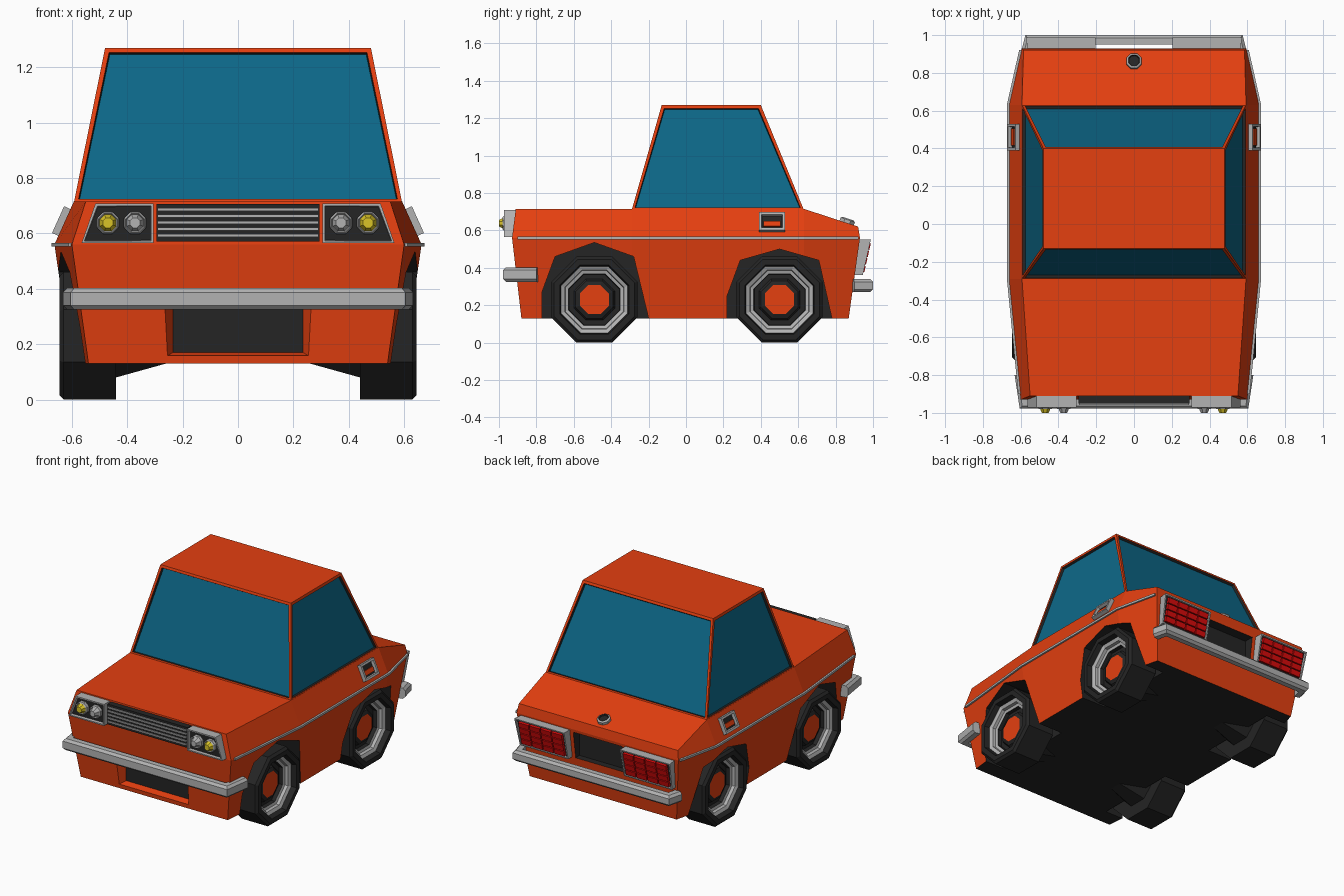
import bpy, bmesh
from math import cos, sin, pi, atan2
from mathutils import Matrix, Vector

if "Cube" in bpy.data.objects:
    bpy.data.objects.remove(bpy.data.objects["Cube"])

# Shared palette, addressed by slot number
GREY, ORANGE, DARK, GLASS, RED, YELLOW = range(6)
PALETTE = []
for label, rgb in [("grey", (.45, .45, .45)), ("orange", (.78, .05, .005)), ("dark", (.018, .018, .018)),
                   ("glass", (.004, .14, .25)), ("red", (.7, .003, .003)), ("yellow", (.7, .55, .02))]:
    m = bpy.data.materials.new(label)
    m.diffuse_color = (*rgb, 1)
    m.use_nodes = True
    m.node_tree.nodes["Principled BSDF"].inputs["Base Color"].default_value = m.diffuse_color
    PALETTE.append(m)


def finish(name, bm):
    me = bpy.data.meshes.new(name)
    bm.to_mesh(me)
    bm.free()
    for m in PALETTE:
        me.materials.append(m)
    ob = bpy.data.objects.new(name, me)
    bpy.context.collection.objects.link(ob)
    return ob


def mirror(ob):
    ob.modifiers.new("mirror", 'MIRROR')
    return ob


def loft_bm(rings, bands, caps):
    """Skin closed rings; bands holds one colour slot per band, caps one per end."""
    bm = bmesh.new()
    vs = [[bm.verts.new(p) for p in r] for r in rings]
    n = len(rings[0])
    for k in range(len(rings) - 1):
        for i in range(n):
            j = (i + 1) % n
            f = bm.faces.new((vs[k][i], vs[k][j], vs[k + 1][j], vs[k + 1][i]))
            f.material_index = bands[k]
    for r, c in ((vs[0], caps[0]), (vs[-1], caps[1])):
        bm.faces.new(r).material_index = c
    bmesh.ops.recalc_face_normals(bm, faces=bm.faces)
    bm.faces.ensure_lookup_table()
    return bm


def loft(name, rings, bands, caps):
    return finish(name, loft_bm(rings, bands, caps))


def revolve(name, profile, bands, caps, M, n=8):
    """Turn (radius, height) points about local z; radius is measured to the flats."""
    a = [2 * pi * (i + .5) / n for i in range(n)]
    k = 1 / cos(pi / n)
    rings = [[M @ Vector((r * k * cos(t), r * k * sin(t), h)) for t in a] for r, h in profile]
    return loft(name, rings, bands, caps)


def boxes(name, items, slot, M=Matrix()):
    bm = bmesh.new()
    for c, s in items:
        bmesh.ops.create_cube(bm, size=1, matrix=M @ Matrix.Translation(c) @ Matrix.Diagonal((*s, 1)))
    for f in bm.faces:
        f.material_index = slot
    return finish(name, bm)


def panel(name, back, front, rim, depth, inner):
    """Grey housing with a raised rim around a sunken coloured face."""
    bm = loft_bm([back, front], [GREY], (GREY, GREY))
    f = bm.faces[-1]
    bmesh.ops.inset_individual(bm, faces=[f], thickness=rim, depth=0)
    bmesh.ops.inset_individual(bm, faces=[f], thickness=.003, depth=-depth)
    f.material_index = inner
    return finish(name, bm)


def sweep(name, path, section, slot):
    """Sweep (outward, z) section along a flat path with mitred corners."""
    P = [Vector(p) for p in path]
    rings = []
    for i, p in enumerate(P):
        ns = []
        for a, b in ((i - 1, i), (i, i + 1)):
            if a >= 0 and b < len(P):
                t = (P[b] - P[a]).normalized()
                ns.append(Vector((t.y, -t.x)))
        nrm = sum(ns, Vector((0, 0))).normalized()
        nrm /= nrm.dot(ns[0])
        rings.append([(p.x + nrm.x * d, p.y + nrm.y * d, z) for d, z in section])
    return loft(name, rings, [slot] * (len(P) - 1), (slot, slot))


# Body shell: half sections (bottom, belt line, top edge) along the length
half = [[(.54, -.88, .13), (.60, -.93, .56), (.55, -.91, .715)],
        [(.60, -.29, .13), (.663, -.29, .56), (.593, -.29, .715)],
        [(.60, .63, .13), (.663, .63, .56), (.593, .63, .715)],
        [(.54, .87, .13), (.595, .93, .56), (.585, .92, .62)]]
rings = [h + [(-x, y, z) for x, y, z in reversed(h)] for h in half]
bm = loft_bm(rings, [ORANGE] * 3, (ORANGE, ORANGE))
for f in list(bm.faces):
    if len(f.verts) == 6:  # fold the nose and tail at the belt line
        belt = [v for v in f.verts if abs(v.co.z - .56) < .01]
        bmesh.utils.face_split(f, belt[0], belt[1])
for f in bm.faces:
    if f.calc_center_median().z < .14:
        f.material_index = DARK
body = finish("body", bm)

# Cutters: wheel arches, lower air intake, rear plate recess
front_arch = [(-.77, .05), (-.77, .27), (-.70, .46), (-.49, .535), (-.28, .46), (-.20, .13), (-.20, .05)]
rear_arch = [(.22, .05), (.22, .25), (.29, .44), (.50, .50), (.71, .44), (.78, .13), (.78, .05)]
cutters = [loft("arch_cutter", [[(s * x, y, z) for y, z in a] for x in (.42, .8)], [DARK], (DARK, DARK))
           for a in (front_arch, rear_arch) for s in (1, -1)]


def rect(x, y, z0, z1):
    return [(-x, y, z0), (x, y, z0), (x, y, z1), (-x, y, z1)]


cutters.append(loft("intake_cutter", [rect(.285, -.95, .14, .36), rect(.235, -.84, .17, .34)],
                    [ORANGE], (ORANGE, DARK)))
cutters.append(loft("plate_cutter", [rect(.18, .86, .36, .54), rect(.18, 1.0, .36, .54)], [DARK], (DARK, DARK)))
for c in cutters:
    mod = body.modifiers.new("cut", 'BOOLEAN')
    mod.operation, mod.solver, mod.object = 'DIFFERENCE', 'EXACT', c
dg = bpy.context.evaluated_depsgraph_get()
cut_mesh = bpy.data.meshes.new_from_object(body.evaluated_get(dg))
body.modifiers.clear()
body.data = cut_mesh
for c in cutters:
    bpy.data.objects.remove(c)

# Cabin with four sunken windows
base = [(-.593, -.29, .71), (.593, -.29, .71), (.593, .63, .71), (-.593, .63, .71)]
roof = [(-.48, -.13, 1.27), (.48, -.13, 1.27), (.48, .40, 1.27), (-.48, .40, 1.27)]
bm = loft_bm([base, roof], [ORANGE], (ORANGE, ORANGE))
for f in list(bm.faces)[:4]:
    bmesh.ops.inset_individual(bm, faces=[f], thickness=.022, depth=0)
    f.material_index = DARK
    bmesh.ops.inset_individual(bm, faces=[f], thickness=.005, depth=-.015)
    f.material_index = GLASS
finish("cabin", bm)

# Wheels: axle stub, tyre, stepped rim, hub
for name, y in (("front_wheel", -.49), ("rear_wheel", .50)):
    profile = [(.10, .26), (.15, .44), (.23, .44), (.23, .63), (.215, .645), (.185, .645), (.178, .61),
               (.158, .60), (.155, .58), (.138, .575), (.135, .55), (.11, .55), (.10, .57), (.078, .58)]
    mirror(revolve(name, profile, [DARK] * 6 + [GREY] * 3 + [DARK] * 4, (DARK, ORANGE),
                   Matrix.Translation((0, y, .23)) @ Matrix.Rotation(pi / 2, 4, 'Y')))


# Bumpers and side trim
def bumper_section(z0, z1):
    return [(-.05, z0), (-.015, z0), (0, z0 + .015), (0, z1 - .015), (-.015, z1), (-.05, z1)]


sweep("front_bumper", [(-.632, -.80), (-.605, -.978), (.605, -.978), (.632, -.80)],
      bumper_section(.325, .402), GREY)
sweep("rear_bumper", [(.60, .90), (.575, 1.0), (-.575, 1.0), (-.60, .90)], bumper_section(.27, .34), GREY)
mirror(sweep("side_trim", [(.605, -.90), (.665, -.29), (.665, .63), (.60, .92)],
             [(-.01, .552), (.008, .552), (.008, .566), (-.01, .566)], GREY))

# Headlight housings and lamps
outline = [(.305, .565), (.565, .565), (.515, .708), (.305, .708)]
mirror(panel("headlight_housing", [(x, -.90, z) for x, z in outline],
             [(x, -.972, z) for x, z in outline], .012, .02, DARK))
for name, x, slot in (("inner_lamp", .372, GREY), ("outer_lamp", .47, YELLOW)):
    mirror(revolve(name, [(.04, 0), (.04, .022), (.034, .03), (.03, .022), (.018, .05)],
                   [GREY, GREY, GREY, slot], (GREY, slot),
                   Matrix.Translation((x, -.95, .638)) @ Matrix.Rotation(pi / 2, 4, 'X')))

# Grille
boxes("grille_back", [((0, -.92, .638), (.59, .06, .135))], DARK)
boxes("grille_bars", [((0, -.952, .592 + .0235 * i), (.58, .012, .010)) for i in range(5)], GREY)

# Tail lights: tilted housing and lens tiles
mirror(panel("tail_light_housing",
             [(.205, .89, .36), (.55, .88, .36), (.56, .90, .55), (.205, .91, .55)],
             [(.205, .945, .36), (.56, .945, .36), (.572, .988, .55), (.205, .988, .55)], .013, .012, DARK))
tilt = Matrix.Translation((.384, .962, .455)) @ Matrix.Rotation(-atan2(.043, .19), 4, 'X')
mirror(boxes("tail_light_lenses", [(((i - 1.5) * .081, 0, (j - 1.5) * .041), (.074, .018, .035))
                                   for i in range(4) for j in range(4)], RED, tilt))

# Door handles, lying on the sloped shoulder
lean = Matrix.Translation((.628, .46, .64)) @ Matrix.Rotation(-atan2(.07, .155), 4, 'Y')
corners = [(-.07, -.053), (.07, -.053), (.07, .053), (-.07, .053)]
mirror(panel("door_handle", [lean @ Vector((-.02, y, z)) for y, z in corners],
             [lean @ Vector((.024, y, z)) for y, z in corners], .02, .02, DARK))
mirror(boxes("handle_grip", [((.008, 0, -.01), (.012, .09, .03))], ORANGE, lean))

# Boot lock
revolve("boot_lock", [(.04, -.02), (.04, .015), (.03, .022), (.027, .012)], [GREY, GREY, DARK], (GREY, DARK),
        Matrix.Translation((0, .86, .642)) @ Matrix.Rotation(-atan2(.095, .29), 4, 'X'))
